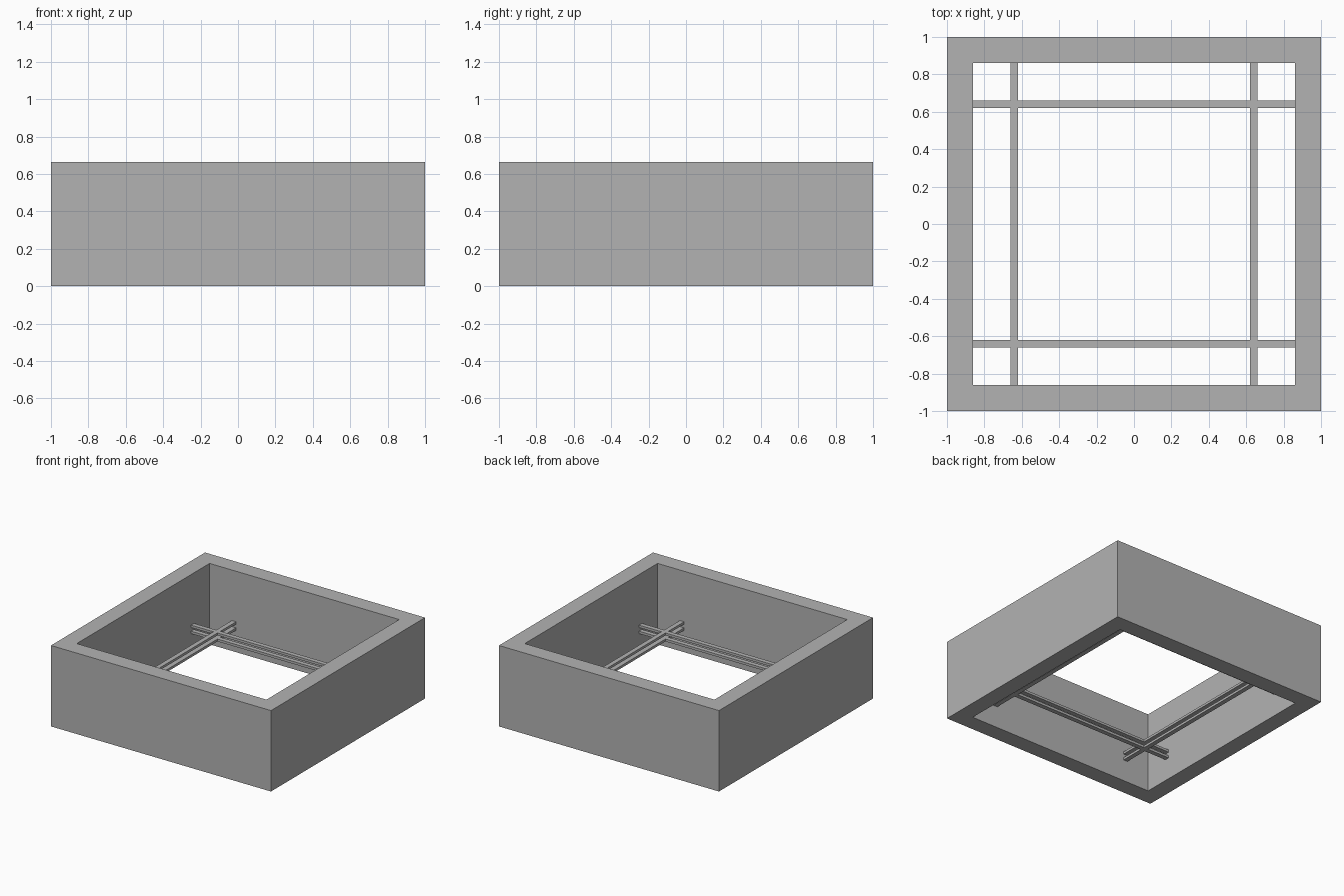
import bpy
import bmesh

cube = bpy.data.objects.get("Cube")
if cube:
    bpy.data.objects.remove(cube)

OUTER = 1.0            # half the outer width
INNER = 0.862          # half the opening
HEIGHT = 0.665
BAR_IN, BAR_OUT = 0.621, 0.659
BAR_THICK = 0.02

gray = bpy.data.materials.new("plain_gray")
gray.use_nodes = True
color = (0.45, 0.45, 0.45, 1)
gray.diffuse_color = color
gray.node_tree.nodes["Principled BSDF"].inputs["Base Color"].default_value = color


def cell_solid(name, stops, keep, z, thick):
    """Extrude the kept cells of a mirrored square grid into one closed solid."""
    lines = [-s for s in reversed(stops)] + stops
    bm = bmesh.new()
    grid = [[bm.verts.new((x, y, z)) for y in lines] for x in lines]
    for i in range(len(lines) - 1):
        for j in range(len(lines) - 1):
            cx = abs(lines[i] + lines[i + 1]) / 2
            cy = abs(lines[j] + lines[j + 1]) / 2
            if keep(cx, cy):
                bm.faces.new((grid[i][j], grid[i + 1][j],
                              grid[i + 1][j + 1], grid[i][j + 1]))
    bmesh.ops.delete(bm, geom=[v for v in bm.verts if not v.link_faces], context='VERTS')
    top = bmesh.ops.extrude_face_region(bm, geom=bm.faces[:])["geom"]
    bmesh.ops.translate(bm, vec=(0, 0, thick),
                        verts=[g for g in top if isinstance(g, bmesh.types.BMVert)])
    bmesh.ops.recalc_face_normals(bm, faces=bm.faces[:])
    mesh = bpy.data.meshes.new(name)
    bm.to_mesh(mesh)
    bm.free()
    mesh.materials.append(gray)
    obj = bpy.data.objects.new(name, mesh)
    bpy.context.collection.objects.link(obj)
    return obj


def in_bar(c):
    return BAR_IN < c < BAR_OUT


# Thick square wall, open above and below
cell_solid("square_wall", [INNER, OUTER],
           lambda x, y: max(x, y) > INNER, 0, HEIGHT)

# Two stacked layers of crossing bars inside the wall
for name, z in (("lower_crossbars", 0.18), ("upper_crossbars", 0.23)):
    cell_solid(name, [BAR_IN, BAR_OUT, INNER],
               lambda x, y: in_bar(x) or in_bar(y), z, BAR_THICK)
